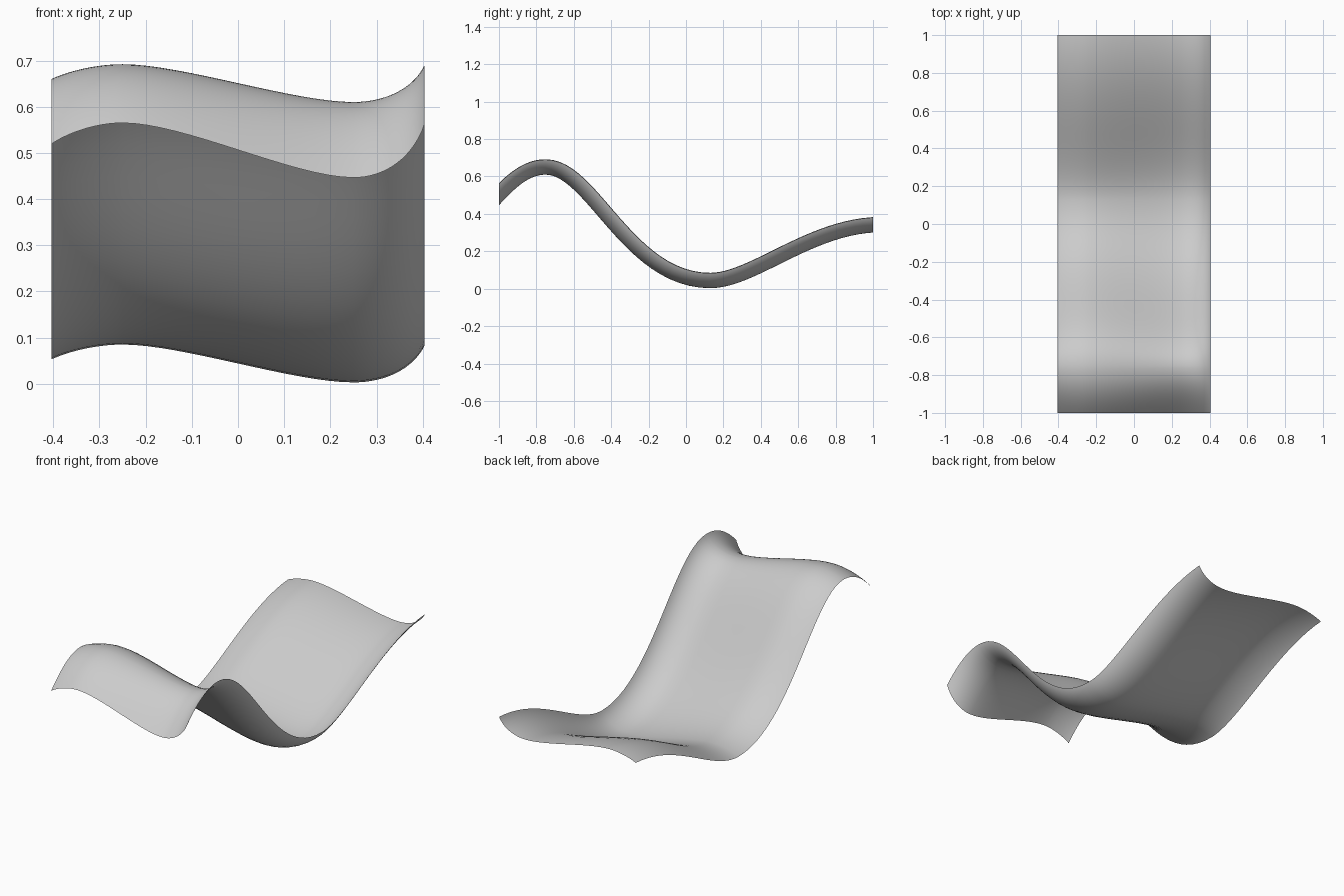
import bpy, bmesh
from mathutils import Vector
from mathutils.geometry import interpolate_bezier

cube = bpy.data.objects.get("Cube")
if cube:
    bpy.data.objects.remove(cube)


def path(segments, steps):
    """Join cubic segments (four 2D points each) into one list of points."""
    points = []
    for seg in segments:
        part = interpolate_bezier(*[Vector(p) for p in seg], steps)
        points += part if not points else part[1:]
    return points


# Long wave, as (y, z)
rail = path([
    [(-1.06, 0.44), (-0.96, 0.55), (-0.87, 0.65), (-0.75, 0.65)],
    [(-0.75, 0.65), (-0.50, 0.65), (-0.31, 0.043), (0.13, 0.043)],
    [(0.13, 0.043), (0.36, 0.043), (0.67, 0.34), (1.04, 0.342)],
], 25)

# Shallow wave across the width, as (x, offset along the normal)
profile = path([
    [(-0.404, 0.01), (-0.36, 0.03), (-0.30, 0.042), (-0.25, 0.042)],
    [(-0.25, 0.042), (-0.12, 0.042), (0.12, -0.04), (0.25, -0.04)],
    [(0.25, -0.04), (0.32, -0.04), (0.38, -0.01), (0.404, 0.04)],
], 17)

# Sweep the profile along the rail
bm = bmesh.new()
rows = []
for i, p in enumerate(rail):
    tangent = rail[min(i + 1, len(rail) - 1)] - rail[max(i - 1, 0)]
    normal = Vector((-tangent.y, tangent.x)).normalized()
    rows.append([bm.verts.new((q.x, *(p + normal * q.y))) for q in profile])
for a, b in zip(rows, rows[1:]):
    for j in range(len(profile) - 1):
        bm.faces.new((a[j], a[j + 1], b[j + 1], b[j]))

# Trim both ends square
for side in (-1, 1):
    bmesh.ops.bisect_plane(bm, geom=bm.verts[:] + bm.edges[:] + bm.faces[:],
                           plane_co=(0, side, 0), plane_no=(0, side, 0),
                           clear_outer=True)
for face in bm.faces:
    face.smooth = True

mesh = bpy.data.meshes.new("wavy_sheet")
bm.to_mesh(mesh)
bm.free()
sheet = bpy.data.objects.new("wavy_sheet", mesh)
bpy.context.collection.objects.link(sheet)

# Plain light grey
grey = bpy.data.materials.new("light_grey")
grey.use_nodes = True
colour = (0.6, 0.6, 0.6, 1)
grey.diffuse_color = colour
grey.node_tree.nodes["Principled BSDF"].inputs["Base Color"].default_value = colour
mesh.materials.append(grey)
